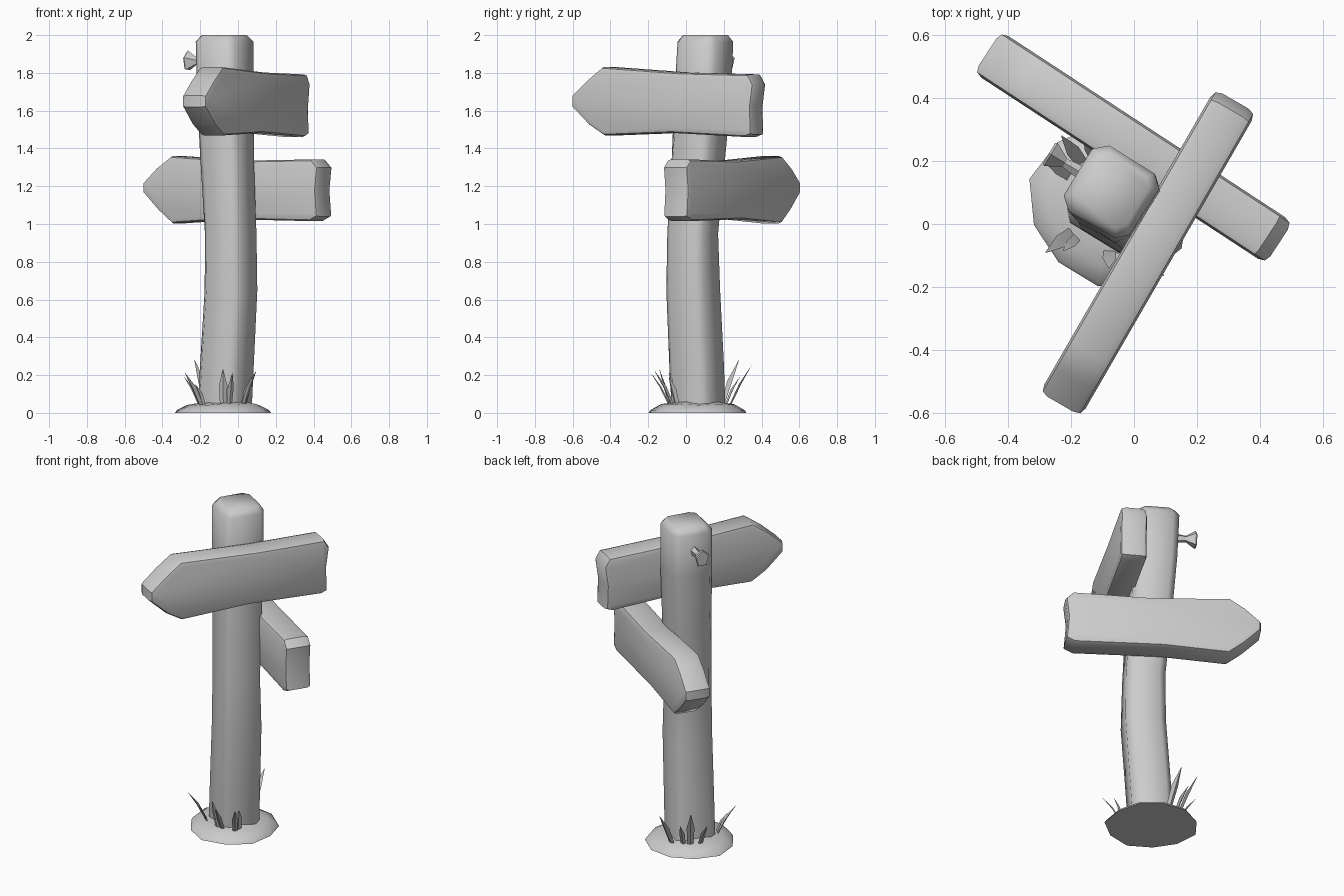
import bpy, bmesh, math, random
from mathutils import Vector, Matrix

if "Cube" in bpy.data.objects:
    bpy.data.objects.remove(bpy.data.objects["Cube"])

random.seed(4)


def finish(name, bm, angle=50):
    bmesh.ops.recalc_face_normals(bm, faces=bm.faces[:])
    mesh = bpy.data.meshes.new(name)
    bm.to_mesh(mesh)
    bm.free()
    ob = bpy.data.objects.new(name, mesh)
    bpy.context.collection.objects.link(ob)
    bpy.ops.object.select_all(action='DESELECT')
    ob.select_set(True)
    bpy.context.view_layer.objects.active = ob
    bpy.ops.object.shade_smooth_by_angle(angle=math.radians(angle))
    return ob


def loft(name, rings, angle=50):
    """Skin a list of equal-length point rings and cap both ends."""
    bm = bmesh.new()
    loops = [[bm.verts.new(p) for p in ring] for ring in rings]
    n = len(loops[0])
    for a, b in zip(loops, loops[1:]):
        for i in range(n):
            bm.faces.new((a[i], a[(i + 1) % n], b[(i + 1) % n], b[i]))
    bm.faces.new(loops[0][::-1])
    bm.faces.new(loops[-1])
    return finish(name, bm, angle)


def wob(s):
    return random.uniform(-s, s)


# Post: chamfered square section following a gently bowed centre line
# (z, centre x, centre y, half width, chamfer)
path = [(0.0, -0.07, 0.065, 0.118, 0.035), (0.25, -0.06, 0.057, 0.117, 0.035),
        (0.65, -0.037, 0.04, 0.115, 0.035), (0.95, -0.038, 0.037, 0.113, 0.035),
        (1.35, -0.055, 0.065, 0.117, 0.035), (1.7, -0.068, 0.09, 0.121, 0.035),
        (1.965, -0.07, 0.103, 0.122, 0.035), (2.0, -0.07, 0.105, 0.098, 0.03)]
turn = Matrix.Rotation(math.radians(-31), 3, 'Z')
rings = []
for z, cx, cy, h, c in path:
    k = h - c
    octagon = [(h, -k), (h, k), (k, h), (-k, h), (-h, k), (-h, -k), (-k, -h), (k, -h)]
    rings.append([turn @ Vector((x + wob(0.004), y + wob(0.004), 0)) + Vector((cx, cy, z))
                  for x, y in octagon])
loft("post", rings, 60)


# Arrow boards: side profile (u, z) extruded across the thickness, edges bevelled
def board(name, centre, angle, half, profile):
    bm = bmesh.new()
    front = bm.faces.new([bm.verts.new((u, -half, z)) for u, z in profile])
    ext = bmesh.ops.extrude_face_region(bm, geom=[front])
    moved = [g for g in ext["geom"] if isinstance(g, bmesh.types.BMVert)]
    bmesh.ops.translate(bm, verts=moved, vec=(0, 2 * half, 0))
    bmesh.ops.recalc_face_normals(bm, faces=bm.faces[:])
    rims = [e for e in bm.edges if abs(e.verts[0].co.y - e.verts[1].co.y) < 1e-5]
    bmesh.ops.bevel(bm, geom=rims, offset=0.028, segments=2, profile=0.55, affect='EDGES')
    bm.transform(Matrix.Translation((*centre, 0)) @ Matrix.Rotation(math.radians(angle), 4, 'Z'))
    finish(name, bm, 42)


board("upper_board", (0.047, -0.087), 60, 0.076,
      [(-0.562, 1.62), (-0.46, 1.525), (-0.365, 1.468), (0.05, 1.482), (0.50, 1.46),
       (0.54, 1.475), (0.535, 1.62), (0.552, 1.74), (0.52, 1.792), (0.1, 1.802),
       (-0.375, 1.832), (-0.47, 1.762), (-0.562, 1.68)])
board("lower_board", (0, 0.242), -33.2, 0.079,
      [(-0.557, 1.165), (-0.46, 1.07), (-0.375, 1.003), (0.0, 1.025), (0.50, 1.015),
       (0.55, 1.04), (0.538, 1.18), (0.552, 1.30), (0.51, 1.342), (0.05, 1.335),
       (-0.38, 1.36), (-0.47, 1.30), (-0.557, 1.22)])


# Peg: narrow stub flaring to a wide cut end, on the back-left post face
out = Vector((-0.857, 0.515, 0))
side = Vector((0.515, 0.857, 0))
start = Vector((-0.155, 0.155, 1.862))
peg = []
for d, r in [(0, 0.032), (0.075, 0.02), (0.128, 0.056), (0.135, 0.05)]:
    peg.append([start + out * d + side * (r * 0.8 * math.cos(a)) + Vector((0, 0, r * math.sin(a)))
                for a in (math.tau * i / 5 + 0.3 for i in range(5))])
loft("peg", peg, 30)


# Earth mound with an irregular rim
sides = 11
rim = [1 + wob(0.04) for _ in range(sides)]
mound = []
for z, r in [(0, 0.26), (0.015, 0.25), (0.042, 0.195), (0.056, 0.11)]:
    mound.append([(-0.076 + r * rim[i] * math.cos(math.tau * i / sides),
                   0.068 + r * rim[i] * math.sin(math.tau * i / sides),
                   z + (wob(0.006) if z > 0.02 else 0)) for i in range(sides)])
loft("mound", mound, 40)


# Grass blades: folded three-sided spikes leaning away from the post
def blade(name, tip, width):
    tip = Vector(tip)
    mid = Vector((-0.07, 0.067, 0))
    away = Vector((tip.x, tip.y, 0)) - mid
    lean = away.normalized()
    across = Vector((-lean.y, lean.x, 0))
    base = mid + lean * max(0.145, away.length * 0.55) + Vector((0, 0, 0.02))
    rows = []
    for t, w in [(0, 0.8), (0.5, 1.0), (1, 0.08)]:
        p = base.lerp(tip, t) + Vector((0, 0, 0.02 * math.sin(math.pi * t)))
        rows.append([p + across * w * width, p + lean * w * width * 0.5, p - across * w * width])
    loft(name, rows, 30)


tips = [(-0.23, 0.28, 0.28), (-0.285, 0.20, 0.19), (-0.06, 0.345, 0.25), (-0.16, 0.285, 0.19),
        (-0.28, -0.09, 0.21), (-0.225, -0.085, 0.15), (-0.08, -0.14, 0.23),
        (0.095, -0.165, 0.22), (0.07, -0.09, 0.19), (-0.03, -0.185, 0.21)]
for i, tip in enumerate(tips):
    blade(f"grass_blade_{i + 1}", tip, 0.022 if i % 2 == 0 else 0.016)
